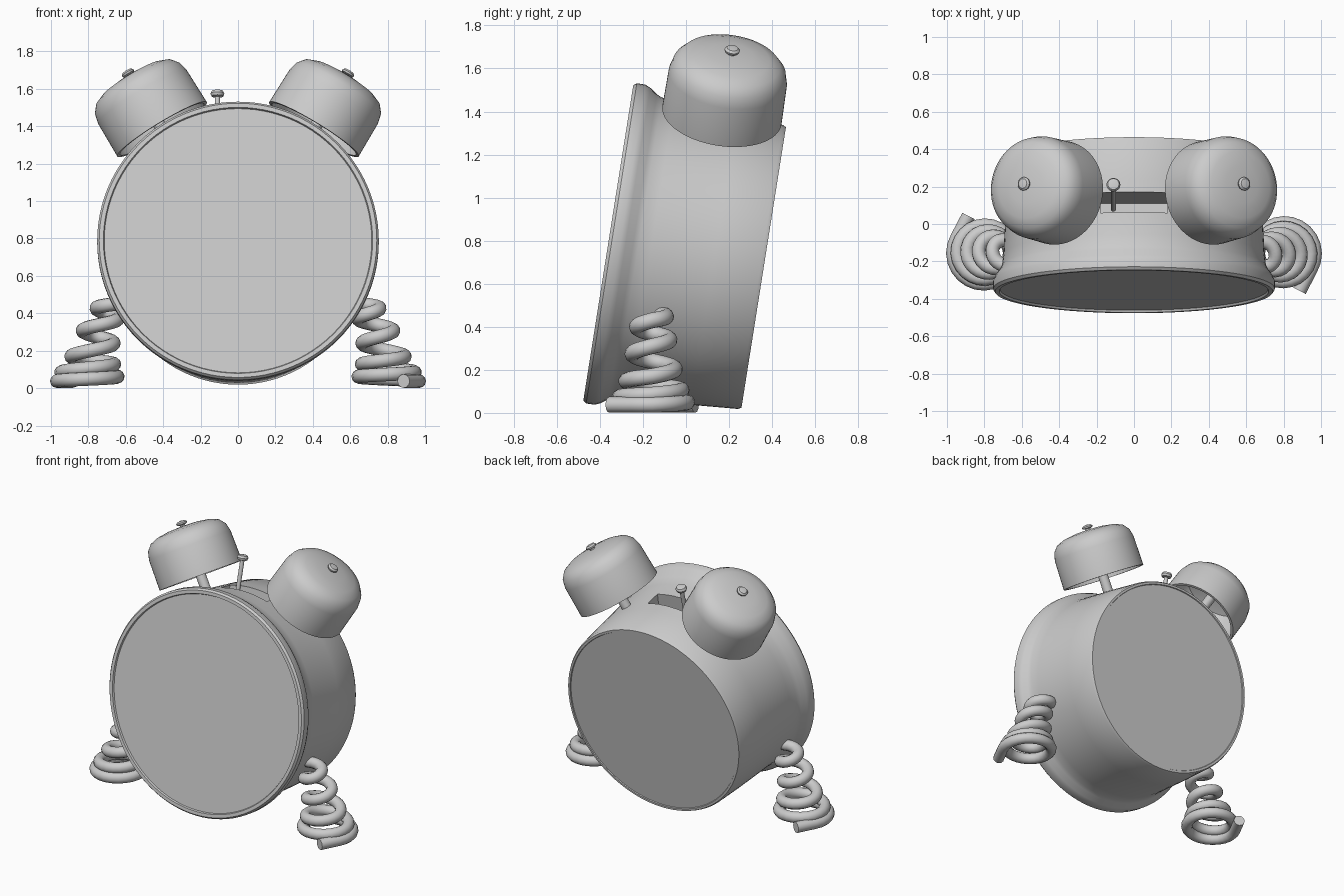
import bpy, bmesh, math
from mathutils import Vector, Matrix

cube = bpy.data.objects.get("Cube")
if cube:
    bpy.data.objects.remove(cube, do_unlink=True)

grey = bpy.data.materials.new("plain grey")
grey.use_nodes = True
grey.diffuse_color = (0.6, 0.6, 0.6, 1)
for node in grey.node_tree.nodes:
    if node.type == 'BSDF_PRINCIPLED':
        node.inputs["Base Color"].default_value = grey.diffuse_color

TILT = math.radians(9)
BACK = Vector((0, math.cos(TILT), -math.sin(TILT)))   # body axis, front to back
UP = Vector((0, math.sin(TILT), math.cos(TILT)))      # up within the dial plane
FRONT = Vector((0, -0.361, 0.79))                     # centre of the dial


def add(name, data):
    obj = bpy.data.objects.new(name, data)
    bpy.context.collection.objects.link(obj)
    data.materials.append(grey)
    return obj


def smooth(obj, angle=35):
    bpy.ops.object.select_all(action='DESELECT')
    obj.select_set(True)
    bpy.context.view_layer.objects.active = obj
    bpy.ops.object.shade_smooth_by_angle(angle=math.radians(angle))


def lathe(name, profile, origin, axis, segments=48):
    """Turn (radius, height) points around an axis."""
    bm = bmesh.new()
    verts = [bm.verts.new((r, 0, h)) for r, h in profile]
    edges = [bm.edges.new(pair) for pair in zip(verts, verts[1:])]
    bmesh.ops.spin(bm, geom=verts + edges, cent=(0, 0, 0), axis=(0, 0, 1),
                   angle=math.tau, steps=segments)
    bmesh.ops.remove_doubles(bm, verts=bm.verts[:], dist=0.0001)
    bmesh.ops.recalc_face_normals(bm, faces=bm.faces[:])
    turn = Vector(axis).to_track_quat('Z', 'Y').to_matrix().to_4x4()
    bm.transform(Matrix.Translation(origin) @ turn)
    mesh = bpy.data.meshes.new(name)
    bm.to_mesh(mesh)
    bm.free()
    obj = add(name, mesh)
    smooth(obj)
    return obj


# Clock case with raised front rim and recessed dial
case = lathe("clock_case", [
    (0, .012), (.715, .012), (.72, 0), (.742, 0), (.753, .015), (.753, .055),
    (.742, .08), (.717, .115), (.706, .14), (.698, .2), (.683, .5),
    (.668, .715), (.66, .731), (.645, .731), (.642, .725), (0, .725)],
    FRONT, BACK, 96)

# Hammer slot cut into the top of the case
bm = bmesh.new()
bmesh.ops.create_cube(bm, size=1)
bm.transform(Matrix.Translation(FRONT + BACK * .375 + UP * .6)
             @ Matrix.Rotation(-TILT, 4, 'X') @ Matrix.Diagonal((.36, .11, .6, 1)))
mesh = bpy.data.meshes.new("slot_cutter")
bm.to_mesh(mesh)
bm.free()
cutter = add("slot_cutter", mesh)
cutter.hide_render = True
cut = case.modifiers.new("slot", 'BOOLEAN')
cut.operation = 'DIFFERENCE'
cut.solver = 'EXACT'
cut.object = cutter
bpy.context.view_layer.objects.active = case
bpy.ops.object.modifier_apply(modifier=cut.name)
bpy.data.objects.remove(cutter, do_unlink=True)
smooth(case)

# Hammer: thin stem with a mushroom head
foot, head = Vector((-.11, .08, 1.08)), Vector((-.11, .21, 1.575))
length = (head - foot).length
lathe("hammer", [(0, 0), (.014, 0), (.014, length - .02), (.032, length - .015),
                 (.037, length), (.03, length + .014), (0, length + .02)],
      foot, head - foot, 24)

# Bells with posts and knobs
lean = math.radians(31)
for side, label in ((1, "left"), (-1, "right")):
    axis = Vector((side * math.sin(lean), 0, 0)) + UP * math.cos(lean)
    base = Vector((side * .406, .167, 1.384))
    lathe(label + "_bell", [
        (0, .336), (.1, .332), (.18, .319), (.232, .297), (.264, .258), (.277, .205),
        (.28, 0), (.262, 0), (.258, .2), (.22, .28), (.1, .314), (0, .316)],
        base, axis, 64)
    lathe(label + "_bell_post", [(0, -.22), (.033, -.22), (.033, .325), (0, .325)],
          base, axis, 24)
    lathe(label + "_bell_knob", [(0, .325), (.018, .325), (.018, .343), (.034, .348),
                                 (.036, .358), (.026, .368), (0, .372)],
          base, axis, 24)

# Coiled spring feet; the second is the first turned half way round
# Each row is one turn: centre x, coil radius, height
TURNS = [(.8, .168, .038), (.8, .145, .085), (.78, .112, .17),
         (.745, .085, .31), (.69, .066, .43), (.64, .06, .5)]
PIVOT_Y = -.157


def coil_point(t):
    k = min(max(int(t), 0), len(TURNS) - 2)
    f = max(t - k, 0)
    cx, r, z = (a + (b - a) * f for a, b in zip(TURNS[k], TURNS[k + 1]))
    a = math.tau * t
    return Vector((cx + r * math.cos(a), r * math.sin(a), z))


path = [Vector((.885, -.2, .038))]
path += [coil_point(i / 24) for i in range(-2, 106)]
path.append(Vector((.57, .03, .47)))

for side, label in ((1, "left"), (-1, "right")):
    curve = bpy.data.curves.new(label + "_spring_foot", 'CURVE')
    curve.dimensions = '3D'
    curve.bevel_depth = .037
    curve.bevel_resolution = 4
    curve.use_fill_caps = True
    spline = curve.splines.new('POLY')
    spline.points.add(len(path) - 1)
    for point, p in zip(spline.points, path):
        point.co = (side * p.x, side * p.y + PIVOT_Y, p.z, 1)
    foot_obj = add(label + "_spring_foot", curve)
    bpy.ops.object.select_all(action='DESELECT')
    foot_obj.select_set(True)
    bpy.context.view_layer.objects.active = foot_obj
    bpy.ops.object.convert(target='MESH')
    smooth(bpy.context.view_layer.objects.active, 50)
